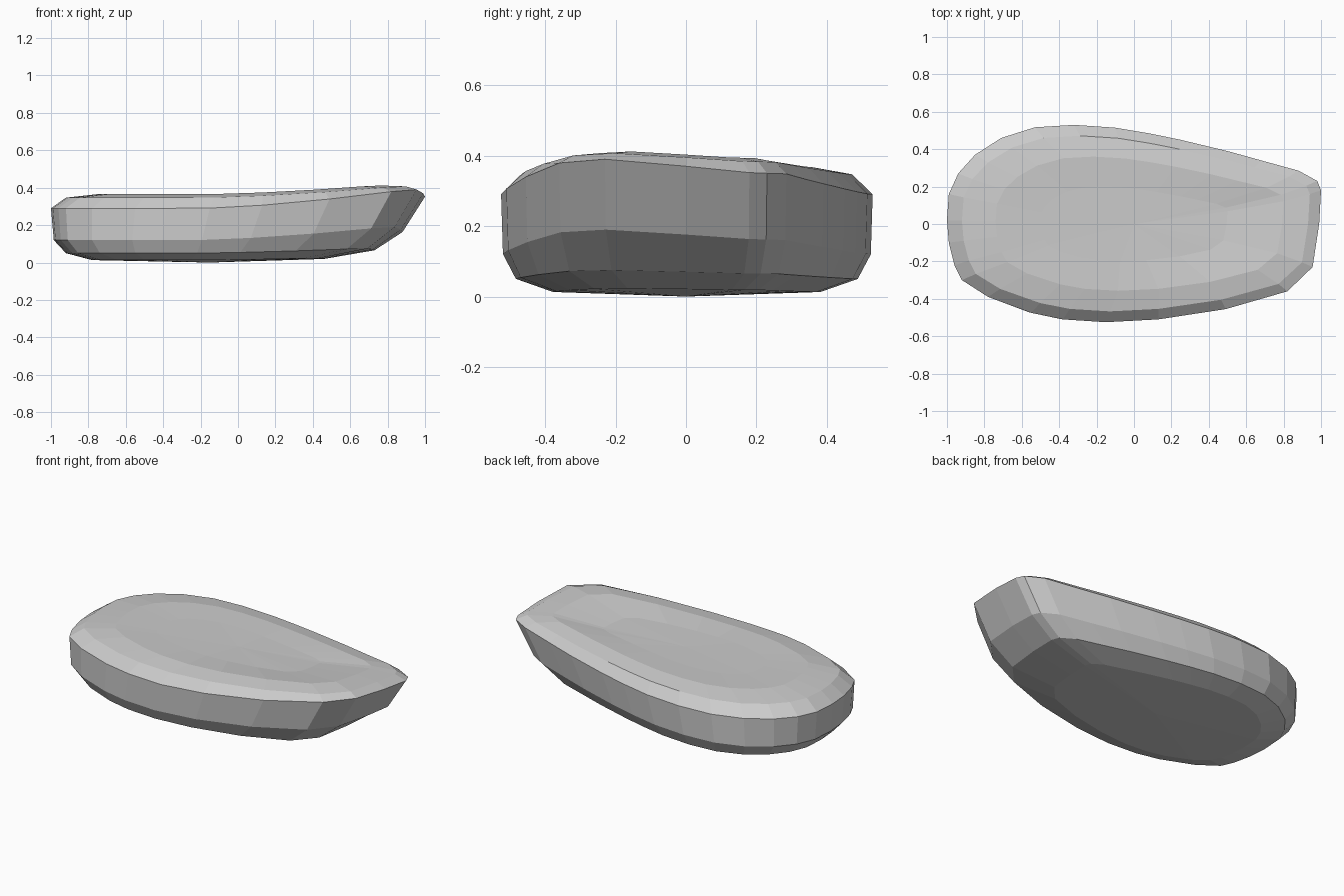
import bpy
import bmesh

cube = bpy.data.objects.get("Cube")
if cube:
    bpy.data.objects.remove(cube, do_unlink=True)

# Plan outline, blunt at the +x end
OUTLINE = [
    (-1, .02), (-.99, .16), (-.94, .27), (-.85, .37), (-.71, .46), (-.53, .517),
    (-.32, .53), (-.1, .515), (.08, .485), (.25, .45), (.5, .39), (.68, .34),
    (.88, .285), (.98, .23), (1, .18), (.99, 0), (.955, -.23), (.82, -.36),
    (.49, -.455), (.13, -.51), (-.15, -.525), (-.38, -.51), (-.55, -.475),
    (-.78, -.39), (-.92, -.3), (-.96, -.22), (-.99, -.1)]

# Each ring: left x, right x, width scale, base height, amount of end lift
RINGS = [
    (-.78, .46, .72, .013, .1),
    (-.92, .73, .92, .05, .25),
    (-.985, .88, .99, .12, .7),
    (-1, 1, 1, .29, 1),
    (-.92, .94, .89, .347, .6),
    (-.74, .8, .68, .367, .45),
    (-.5, .5, .38, .362, .1)]


def end_lift(x, y):
    """Upturn toward the blunt end, stronger along the front edge."""
    run = min(max((x + .2) / 1.1, 0), 1) ** 1.5
    side = min(max((y + .2) / .4, 0), 1)
    return run * (.1 - .04 * side)


def add_ring(bm, left, right, width, height, lift):
    ring = []
    for x, y in OUTLINE:
        px = left + (right - left) * (x + 1) / 2
        ring.append(bm.verts.new((px, y * width, height + lift * end_lift(x, y))))
    return ring


def add_cap(bm, ring, centre):
    tip = bm.verts.new(centre)
    for i, v in enumerate(ring):
        bm.faces.new((v, ring[(i + 1) % len(ring)], tip))


# Pad body: stacked rings with shallow caps
bm = bmesh.new()
rings = [add_ring(bm, *r) for r in RINGS]
for low, high in zip(rings, rings[1:]):
    for i in range(len(low)):
        j = (i + 1) % len(low)
        bm.faces.new((low[i], low[j], high[j], high[i]))
add_cap(bm, rings[0], (-.15, 0, 0))
add_cap(bm, rings[-1], (0, 0, .36))
bmesh.ops.recalc_face_normals(bm, faces=bm.faces)

mesh = bpy.data.meshes.new("pad_body")
bm.to_mesh(mesh)
bm.free()
body = bpy.data.objects.new("pad_body", mesh)
bpy.context.collection.objects.link(body)

# Plain grey
grey = bpy.data.materials.new("light_grey")
grey.use_nodes = True
colour = (.6, .6, .6, 1)
grey.diffuse_color = colour
grey.node_tree.nodes["Principled BSDF"].inputs["Base Color"].default_value = colour
mesh.materials.append(grey)
